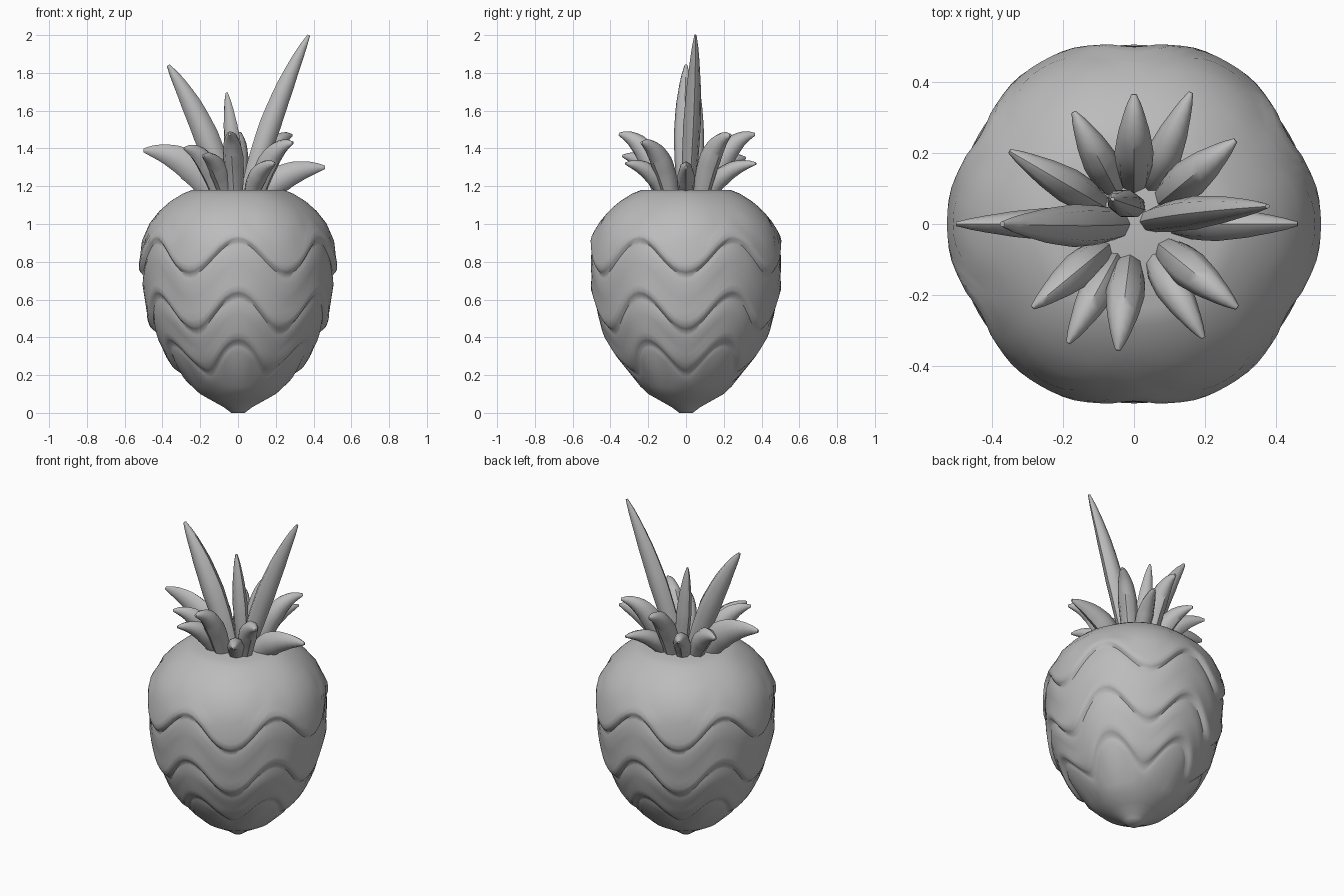
import bpy, bmesh, math
from mathutils import Vector

if "Cube" in bpy.data.objects:
    bpy.data.objects.remove(bpy.data.objects["Cube"], do_unlink=True)

grey = bpy.data.materials.new("plain grey")
grey.use_nodes = True
grey.diffuse_color = (0.5, 0.5, 0.5, 1)
grey.node_tree.nodes["Principled BSDF"].inputs["Base Color"].default_value = (0.5, 0.5, 0.5, 1)


def loft(name, rings, angle):
    """Skin closed rings of points, cap both ends and shade smooth."""
    bm = bmesh.new()
    loops = [[bm.verts.new(p) for p in ring] for ring in rings]
    n = len(loops[0])
    for a, b in zip(loops, loops[1:]):
        for i in range(n):
            j = (i + 1) % n
            bm.faces.new((a[i], a[j], b[j], b[i]))
    bm.faces.new(loops[0][::-1])
    bm.faces.new(loops[-1])
    bmesh.ops.recalc_face_normals(bm, faces=bm.faces)
    mesh = bpy.data.meshes.new(name)
    bm.to_mesh(mesh)
    bm.free()
    mesh.materials.append(grey)
    obj = bpy.data.objects.new(name, mesh)
    bpy.context.collection.objects.link(obj)
    bpy.ops.object.select_all(action="DESELECT")
    obj.select_set(True)
    bpy.context.view_layer.objects.active = obj
    bpy.ops.object.shade_smooth_by_angle(angle=math.radians(angle))
    return obj


def interp(table, t):
    for (a, va), (b, vb) in zip(table, table[1:]):
        if t <= b:
            return va + (vb - va) * max(0, t - a) / (b - a)
    return table[-1][1]


# Fruit body: radius by height, with three wavy overlapping skins
OUTLINE = [(0, 0.035), (0.03, 0.075), (0.1, 0.2), (0.18, 0.285), (0.3, 0.375),
           (0.42, 0.435), (0.5, 0.468), (0.65, 0.497), (0.8, 0.511), (0.92, 0.502),
           (1.03, 0.45), (1.11, 0.37), (1.16, 0.29), (1.18, 0.24)]
WAVES = [(0.30, 0.08), (0.535, 0.095), (0.83, 0.09)]
LIP = [(-0.06, 0), (-0.03, -0.006), (-0.012, -0.009), (0.004, 0.004),
       (0.02, 0.011), (0.05, 0.009), (0.09, 0.003)]

levels = [(z, 0, 0) for z in (0, 0.015, 0.03, 0.065, 0.1, 0.14)]
for k, (mid, amp) in enumerate(WAVES):
    levels += [(mid + dz, amp, dr) for dz, dr in LIP]
    if k < 2:
        nxt, amp2 = WAVES[k + 1]
        levels.append(((mid + nxt) / 2 + 0.015, (amp + amp2) / 2, 0))
levels += [(0.965, 0.055, 0), (1.03, 0.025, 0), (1.08, 0.01, 0), (1.12, 0, 0),
           (1.16, 0, 0), (1.18, 0, 0)]

SEGMENTS = 96
body_rings = []
for z0, amp, dr in levels:
    ring = []
    for i in range(SEGMENTS):
        a = 2 * math.pi * i / SEGMENTS
        wave = math.cos(6 * a)
        z = z0 + amp * wave
        r = (interp(OUTLINE, z) + dr) * (1 - 0.012 * wave * min(1, z / 0.4))
        ring.append((r * math.sin(a), -r * math.cos(a), z))
    body_rings.append(ring)
loft("fruit_body", body_rings, 50)

# Leaves: tapered pods swept along a bent path
TAPER = [(0, 0.72), (0.2, 0.93), (0.42, 1), (0.65, 0.82), (0.85, 0.5), (0.96, 0.27), (1, 0.13)]


def leaf(name, base, bend, tip, width, depth):
    base, bend, tip = Vector(base), Vector(bend), Vector(tip)
    out = Vector((tip.x - base.x, tip.y - base.y, 0)).normalized()
    side = Vector((-out.y, out.x, 0))
    rings = []
    for k in range(13):
        t = k / 12
        p = base * (1 - t) ** 2 + bend * 2 * t * (1 - t) + tip * t * t
        along = ((bend - base) * (1 - t) + (tip - bend) * t).normalized()
        normal = side.cross(along)
        s = interp(TAPER, t)
        rings.append([p + side * (width * s * math.cos(q * math.pi / 4))
                      + normal * (depth * s * math.sin(q * math.pi / 4)) for q in range(8)])
    loft(name, rings, 48)


# Ring of short arching leaves: tip x, y, z, half width, half depth
RING = [(-0.50, 0, 1.39, 0.045, 0.08), (0.46, 0, 1.30, 0.048, 0.07),
        (-0.045, -0.355, 1.475, 0.055, 0.06), (-0.185, -0.335, 1.36, 0.05, 0.055),
        (0.195, -0.32, 1.32, 0.05, 0.05), (-0.285, -0.235, 1.40, 0.05, 0.06),
        (0.29, -0.235, 1.43, 0.055, 0.06), (0.285, 0.235, 1.47, 0.055, 0.06),
        (-0.35, 0.205, 1.38, 0.05, 0.06), (0.0, 0.365, 1.475, 0.055, 0.06),
        (0.16, 0.37, 1.32, 0.05, 0.05), (-0.17, 0.315, 1.35, 0.05, 0.055)]
for n, (x, y, z, w, d) in enumerate(RING, 1):
    reach = math.hypot(x, y)
    b, m = 0.125 / reach, 0.125 / reach + 0.3 * (1 - 0.125 / reach)
    leaf(f"ring_leaf_{n}", (x * b, y * b, 1.14), (x * m, y * m, 1.14 + 0.95 * (z - 1.14)),
         (x, y, z), w, d)

# Tall crown leaves
leaf("tall_leaf_left", (0.05, 0.01, 1.14), (0.18, 0.04, 1.62), (0.375, 0.05, 2.0), 0.047, 0.058)
leaf("tall_leaf_right", (-0.05, 0, 1.14), (-0.18, -0.01, 1.56), (-0.37, 0, 1.84), 0.06, 0.066)
leaf("tall_leaf_middle", (0, 0.05, 1.14), (-0.03, 0.06, 1.45), (-0.06, 0.07, 1.695), 0.04, 0.048)
